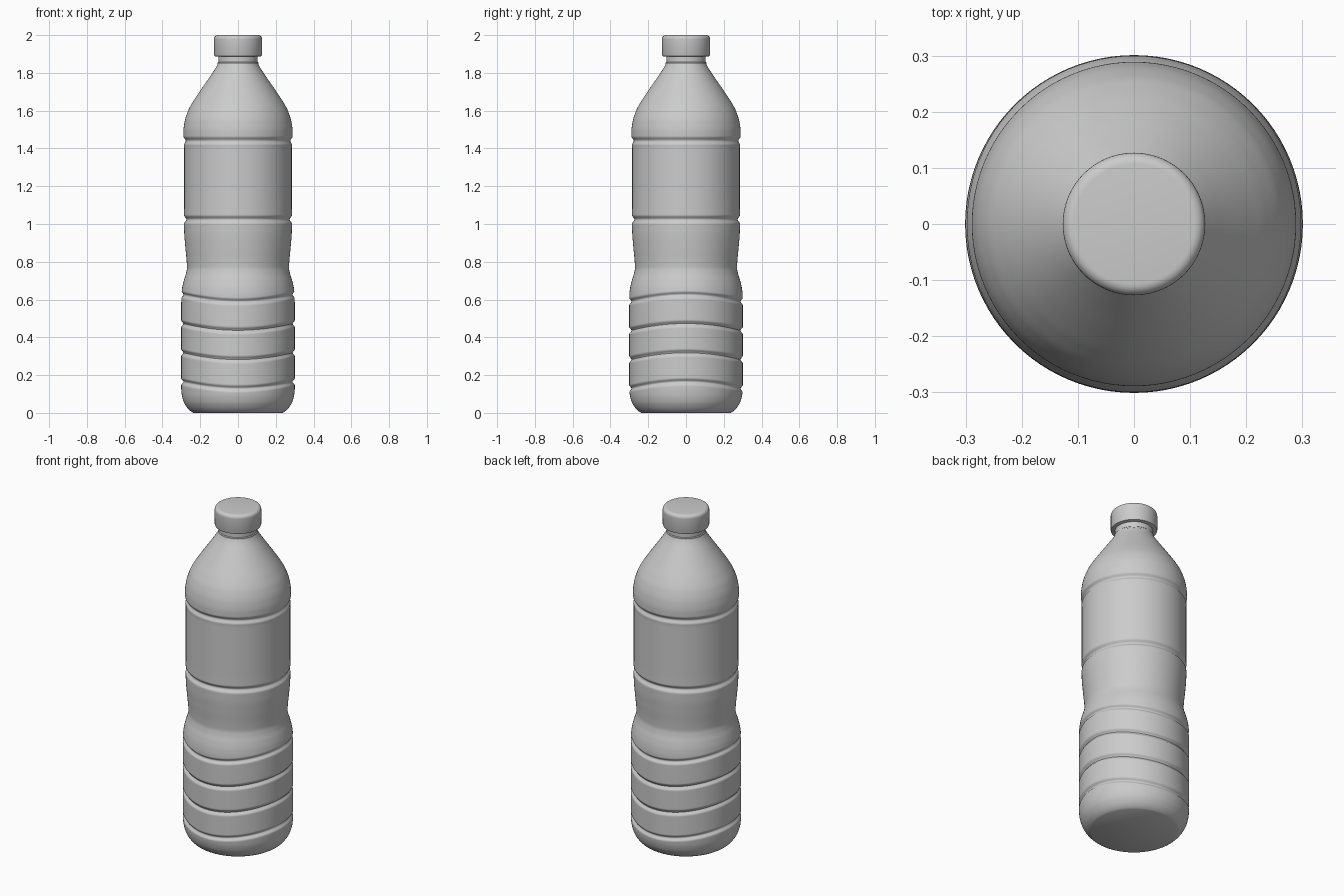
import bpy, bmesh, math

if "Cube" in bpy.data.objects:
    bpy.data.objects.remove(bpy.data.objects["Cube"])

SEG = 96


def skin(name, rings, angle=40):
    """Closed tube through rings of SEG points, capped at both ends."""
    bm = bmesh.new()
    rows = [[bm.verts.new(p) for p in ring] for ring in rings]
    for a, b in zip(rows, rows[1:]):
        for i in range(SEG):
            j = (i + 1) % SEG
            bm.faces.new((a[i], a[j], b[j], b[i]))
    bm.faces.new(rows[0][::-1])
    bm.faces.new(rows[-1])
    bmesh.ops.recalc_face_normals(bm, faces=bm.faces)
    mesh = bpy.data.meshes.new(name)
    bm.to_mesh(mesh)
    bm.free()
    ob = bpy.data.objects.new(name, mesh)
    bpy.context.collection.objects.link(ob)
    bpy.ops.object.select_all(action='DESELECT')
    ob.select_set(True)
    bpy.context.view_layer.objects.active = ob
    bpy.ops.object.shade_smooth_by_angle(angle=math.radians(angle))
    return ob


ANGLES = [2 * math.pi * i / SEG for i in range(SEG)]


def lathe(name, profile):
    return skin(name, [[(r * math.cos(a), r * math.sin(a), z) for a in ANGLES]
                       for r, z in profile])


# Bottle silhouette as (height, radius)
PROFILE = [(0, .236), (.01, .252), (.03, .271), (.06, .288), (.10, .298), (.14, .301),
           (.30, .301), (.50, .301), (.62, .300), (.66, .296), (.70, .287), (.74, .275),
           (.77, .270), (.80, .2715), (.88, .279), (.96, .285), (1.02, .286), (1.10, .285),
           (1.40, .285), (1.45, .289), (1.49, .289), (1.54, .283), (1.60, .264),
           (1.65, .237), (1.70, .204), (1.78, .149), (1.83, .116), (1.85, .106)]


def radius(z):
    """Smooth curve through PROFILE with no overshoot."""
    n = len(PROFILE)
    slope = [(PROFILE[k + 1][1] - PROFILE[k][1]) / (PROFILE[k + 1][0] - PROFILE[k][0])
             for k in range(n - 1)]

    def tangent(k):
        if k == 0 or k == n - 1:
            return slope[0 if k == 0 else -1]
        a, b = slope[k - 1], slope[k]
        return 0 if a * b <= 0 else 2 * a * b / (a + b)

    z = min(max(z, 0), PROFILE[-1][0])
    k = next(i for i in range(n - 1) if z <= PROFILE[i + 1][0])
    (z0, r0), (z1, r1) = PROFILE[k], PROFILE[k + 1]
    h = z1 - z0
    t = (z - z0) / h
    return ((2 * t**3 - 3 * t**2 + 1) * r0 + (t**3 - 2 * t**2 + t) * h * tangent(k)
            + (3 * t**2 - 2 * t**3) * r1 + (t**3 - t**2) * h * tangent(k + 1))


# Grooves as (height, half width, depth): four wavy below, two level above
GROOVES = [(.147 + .1535 * k, .019, .012) for k in range(4)]
GROOVES += [(1.024, .023, .013), (1.441, .023, .012)]


def groove(t):
    return sum(d * (.5 + .5 * math.cos(math.pi * (t - c) / w))
               for c, w, d in GROOVES if abs(t - c) < w)


def wave(t):
    """Wave height: full on the lower body, fading at the base and waist."""
    return .018 * max(0, min(1, t / .12, (.76 - t) / .12))


# Bottle body
rings = []
ROWS = 370
for k in range(ROWS + 1):
    t = 1.85 * k / ROWS
    ring = []
    for a in ANGLES:
        z = t + wave(t) * math.cos(2 * a)
        r = radius(z) - groove(t)
        ring.append((r * math.cos(a), r * math.sin(a), z))
    rings.append(ring)
skin("bottle_body", rings)

# Neck with a thin collar
lathe("neck", [(.108, 1.846), (.108, 1.853), (.104, 1.857), (.104, 1.90)])

# Screw cap with rounded rim
cap = [(.120, 1.887), (.125, 1.889), (.127, 1.894), (.127, 1.978)]
cap += [(.107 + .020 * math.cos(b), 1.980 + .020 * math.sin(b))
        for b in (math.pi / 2 * i / 6 for i in range(7))]
lathe("screw_cap", cap)
